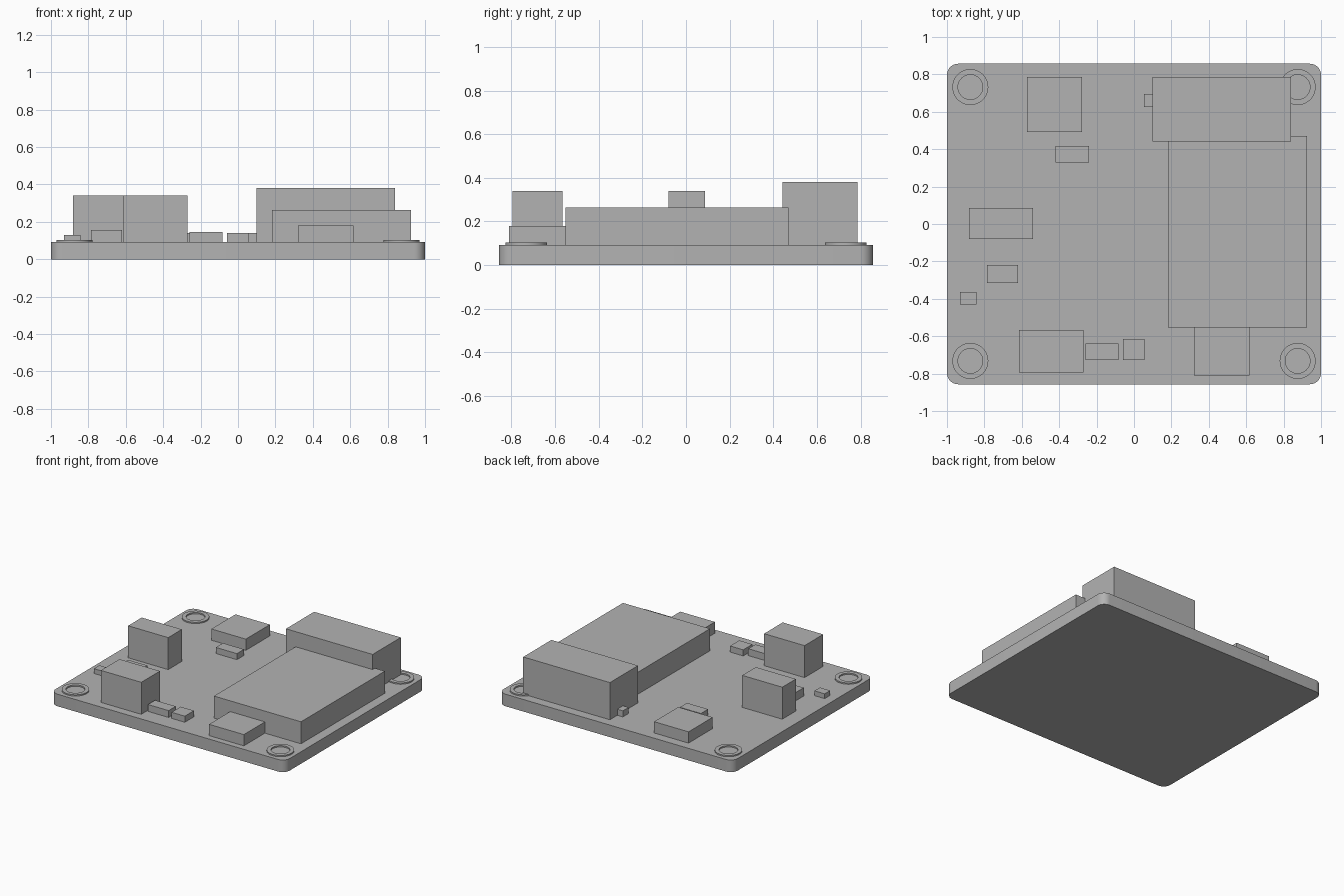
import bpy, bmesh, math

cube = bpy.data.objects.get("Cube")
if cube:
    bpy.data.objects.remove(cube, do_unlink=True)

GREY = (0.45, 0.45, 0.45, 1)
grey = bpy.data.materials.new("plain grey")
grey.use_nodes = True
grey.diffuse_color = GREY
grey.node_tree.nodes["Principled BSDF"].inputs["Base Color"].default_value = GREY

TOP = 0.093  # board surface height


def finish(name, bm):
    bmesh.ops.recalc_face_normals(bm, faces=bm.faces)
    mesh = bpy.data.meshes.new(name)
    bm.to_mesh(mesh)
    bm.free()
    mesh.materials.append(grey)
    obj = bpy.data.objects.new(name, mesh)
    bpy.context.collection.objects.link(obj)
    return obj


def smooth(obj):
    bpy.ops.object.select_all(action='DESELECT')
    obj.select_set(True)
    bpy.context.view_layer.objects.active = obj
    bpy.ops.object.shade_smooth_by_angle(angle=math.radians(30))


def box(name, x0, x1, y0, y1, z1, z0=TOP):
    bm = bmesh.new()
    bmesh.ops.create_cube(bm, size=1)
    for v in bm.verts:
        v.co = (x1 if v.co.x > 0 else x0,
                y1 if v.co.y > 0 else y0,
                z1 if v.co.z > 0 else z0)
    return finish(name, bm)


# Circuit board with rounded upright corners
board = box("board", -1, 1, -0.857, 0.857, TOP, 0)
bm = bmesh.new()
bm.from_mesh(board.data)
upright = [e for e in bm.edges if abs(e.verts[0].co.z - e.verts[1].co.z) > 0.01]
bmesh.ops.bevel(bm, geom=upright, offset=0.06, segments=8, profile=0.5, affect='EDGES')
bm.to_mesh(board.data)
bm.free()
smooth(board)


# Raised rings around the mounting points
def ring(name, cx, cy, outer=0.096, inner=0.066, height=0.01, sides=48):
    bm = bmesh.new()
    profile = [(inner, TOP), (outer, TOP), (outer, TOP + height), (inner, TOP + height)]
    loops = []
    for r, z in profile:
        loops.append([bm.verts.new((cx + r * math.cos(math.tau * i / sides),
                                    cy + r * math.sin(math.tau * i / sides), z))
                      for i in range(sides)])
    for a, b in zip(loops, loops[1:] + loops[:1]):
        for i in range(sides):
            j = (i + 1) % sides
            bm.faces.new((a[i], a[j], b[j], b[i]))
    smooth(finish(name, bm))


for side, sx in (("left", 1), ("right", -1)):
    for end, sy in (("front", -1), ("back", 1)):
        ring(f"mount_ring_{end}_{side}", sx * 0.875, sy * 0.732)

# Components: x range, y range, top height
box("main_module", 0.182, 0.925, -0.553, 0.47, 0.263)
box("back_connector", 0.10, 0.84, 0.442, 0.785, 0.38)
box("connector_tab", 0.053, 0.10, 0.625, 0.695, 0.14)
box("front_connector", 0.32, 0.617, -0.81, -0.553, 0.18)
box("back_chip", -0.572, -0.278, 0.492, 0.786, 0.18)
box("back_small_chip", -0.42, -0.24, 0.33, 0.417, 0.14)
box("side_terminal", -0.882, -0.54, -0.08, 0.086, 0.34)
box("front_terminal", -0.615, -0.27, -0.794, -0.567, 0.34)
box("side_capacitor", -0.785, -0.62, -0.315, -0.22, 0.157)
box("side_resistor", -0.93, -0.842, -0.43, -0.363, 0.13)
box("front_capacitor", -0.26, -0.083, -0.727, -0.64, 0.146)
box("front_resistor", -0.058, 0.055, -0.727, -0.615, 0.14)
